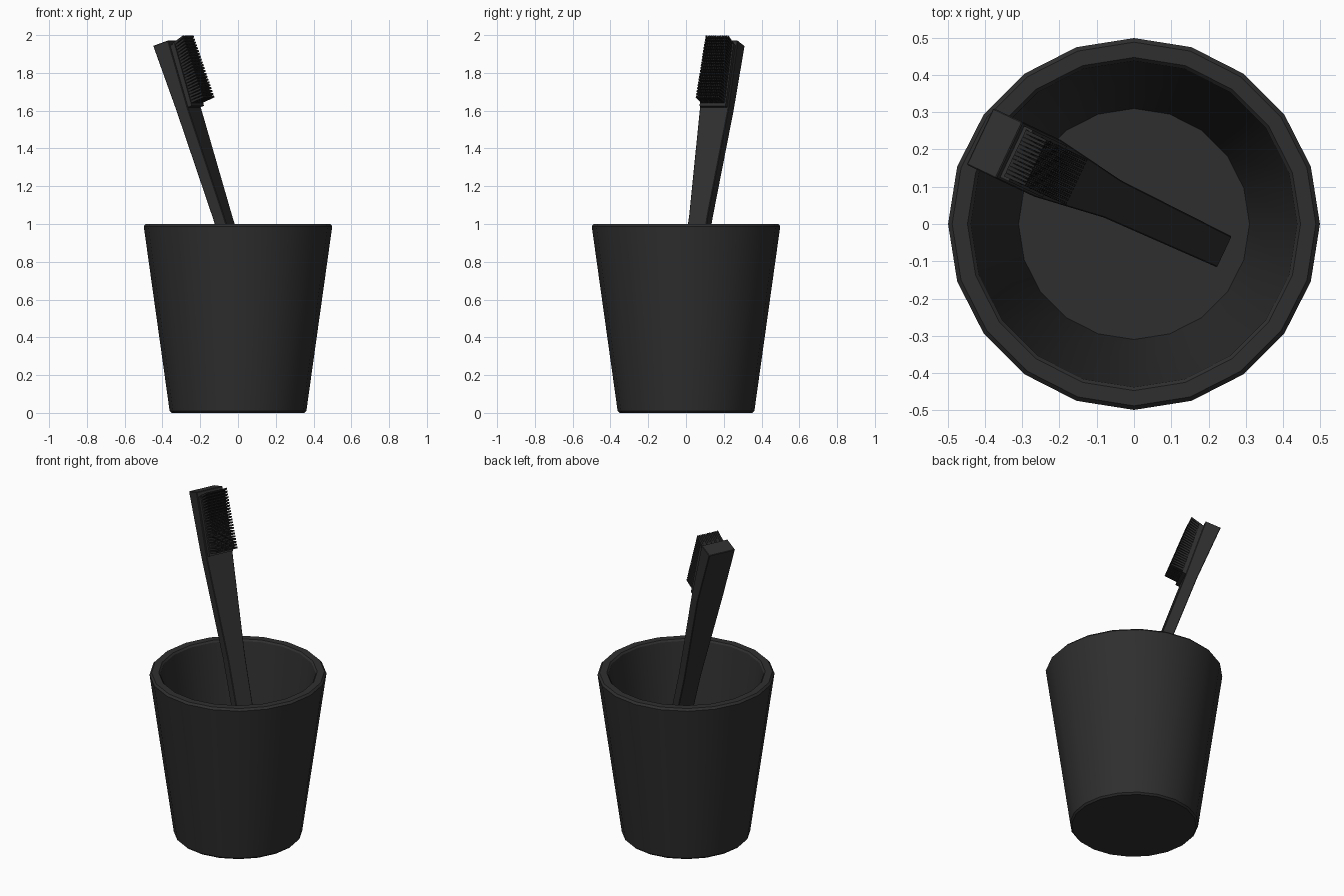
import bpy, bmesh
from math import radians, sin, cos, tau
from mathutils import Vector

if "Cube" in bpy.data.objects:
    bpy.data.objects.remove(bpy.data.objects["Cube"], do_unlink=True)

# The brush leans in a vertical plane: OUT is the bristle side, SIDE is its width
OUT = Vector((0.904, -0.427, 0))
SIDE = Vector((0.427, 0.904, 0))
SHIFT = 0.036


def material(name, value):
    mat = bpy.data.materials.new(name)
    mat.use_nodes = True
    colour = (value, value, value, 1)
    mat.diffuse_color = colour
    bsdf = mat.node_tree.nodes["Principled BSDF"]
    bsdf.inputs["Base Color"].default_value = colour
    bsdf.inputs["Roughness"].default_value = 0.7
    return mat


def loft(bm, rings):
    """Skin a list of point rings and cap both ends."""
    loops = [[bm.verts.new(p) for p in ring] for ring in rings]
    n = len(loops[0])
    for a, b in zip(loops, loops[1:]):
        for i in range(n):
            j = (i + 1) % n
            bm.faces.new((a[i], a[j], b[j], b[i]))
    bm.faces.new(loops[0][::-1])
    bm.faces.new(loops[-1])


def finish(bm, name, mat):
    bmesh.ops.recalc_face_normals(bm, faces=bm.faces)
    mesh = bpy.data.meshes.new(name)
    bm.to_mesh(mesh)
    bm.free()
    mesh.materials.append(mat)
    obj = bpy.data.objects.new(name, mesh)
    bpy.context.collection.objects.link(obj)
    return obj


def at(u, w, z):
    """Point from lean-plane coordinates: u outwards, w across, z up."""
    return OUT * u + SIDE * (w + SHIFT) + Vector((0, 0, z))


def section(front, back, half):
    """Rectangular cross-section from front and back (u, z) points."""
    return [at(front[0], -half, front[1]), at(front[0], half, front[1]),
            at(back[0], half, back[1]), at(back[0], -half, back[1])]


def mix(a, b, t):
    return Vector(a).lerp(Vector(b), t)


charcoal = material("charcoal", 0.028)
bristle_black = material("bristle black", 0.02)

# Tumbler: hollow twenty-sided cup with chamfered lip and foot
profile = [(0.352, 0), (0.362, 0.01), (0.499, 0.988), (0.488, 1.0),
           (0.447, 1.0), (0.438, 0.99), (0.31, 0.06)]
bm = bmesh.new()
loft(bm, [[(r * cos(tau * i / 20), r * sin(tau * i / 20), z)
           for i in range(20)] for r, z in profile])
cup = finish(bm, "cup", charcoal)
bpy.ops.object.select_all(action="DESELECT")
cup.select_set(True)
bpy.context.view_layer.objects.active = cup
bpy.ops.object.shade_smooth_by_angle(angle=radians(30))

# Handle and head in one tapered bar
bm = bmesh.new()
loft(bm, [section((0.252, 0.08), (0.197, 0.062), 0.046),
          section((-0.078, 1.05), (-0.139, 1.03), 0.055),
          section((-0.271, 1.61), (-0.339, 1.6), 0.084),
          section((-0.387, 1.972), (-0.475, 1.943), 0.084)])
handle = finish(bm, "brush_handle", charcoal)
bevel = handle.modifiers.new("soft_edges", "BEVEL")
bevel.width = 0.003
bevel.segments = 1

# Raised pad that carries the bristles
bm = bmesh.new()
loft(bm, [section((-0.252, 1.626), (-0.29, 1.612), 0.076),
          section((-0.353, 1.955), (-0.395, 1.94), 0.076)])
finish(bm, "bristle_pad", charcoal)

# Bristles: a grid of slim tapered square tufts
ROWS, COLUMNS = 22, 13
bm = bmesh.new()
for row in range(ROWS):
    t = row / (ROWS - 1)
    root = mix((-0.275, 1.642), (-0.368, 1.948), t)
    tip = mix((-0.188, 1.675), (-0.307, 1.993), t)
    along = Vector((-0.33, 0.944))
    for column in range(COLUMNS):
        w = 0.064 * (2 * column / (COLUMNS - 1) - 1)
        rings = []
        for point, size in ((root, 0.0075), (tip, 0.0048)):
            low, high = point - along * size, point + along * size
            rings.append([at(low.x, w - size * 0.7, low.y),
                          at(low.x, w + size * 0.7, low.y),
                          at(high.x, w + size * 0.7, high.y),
                          at(high.x, w - size * 0.7, high.y)])
        loft(bm, rings)
finish(bm, "bristles", bristle_black)
